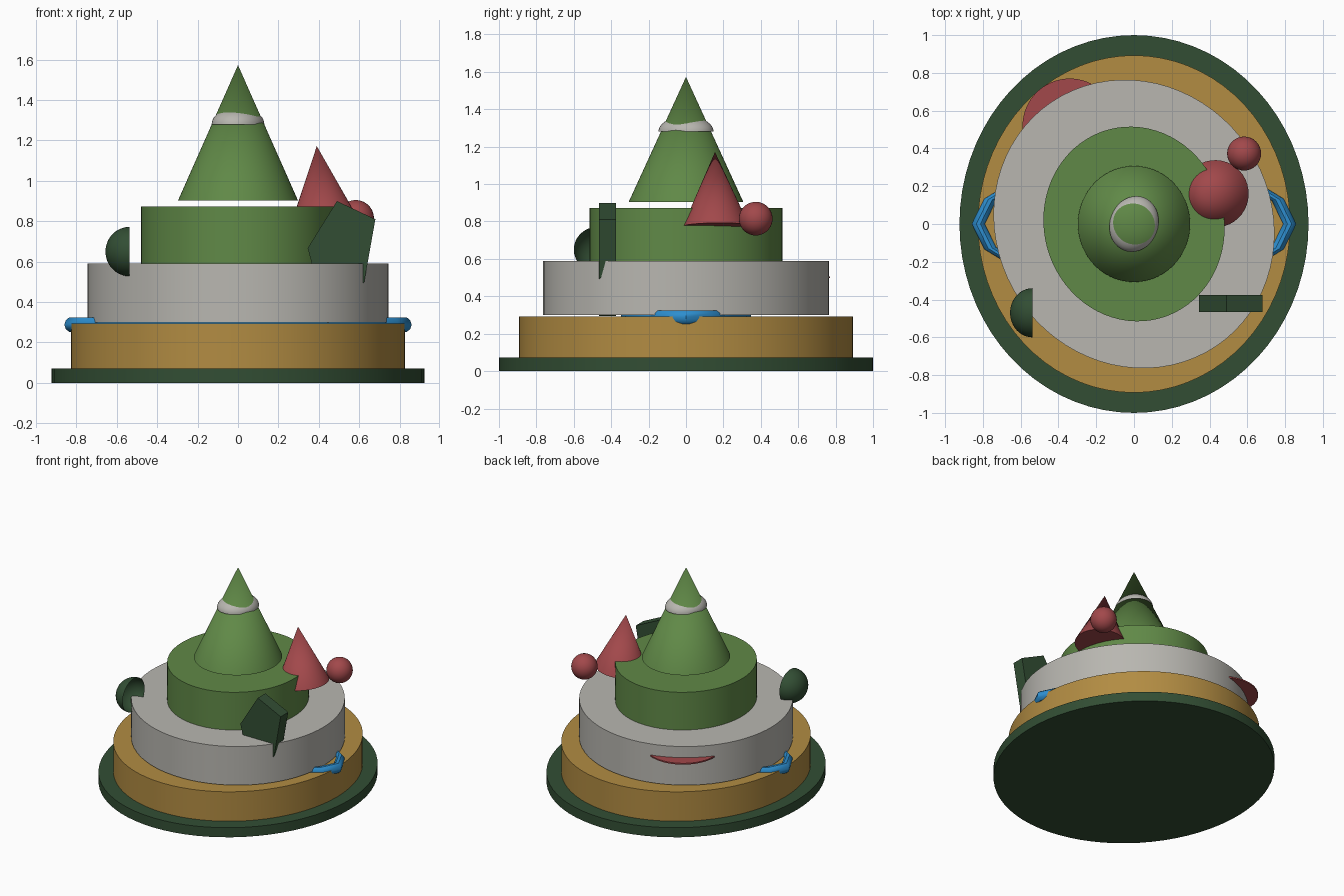
import bpy, bmesh, math
from mathutils import Matrix, Vector

if "Cube" in bpy.data.objects:
    bpy.data.objects.remove(bpy.data.objects["Cube"])


def material(name, rgb):
    m = bpy.data.materials.new(name)
    m.diffuse_color = (*rgb, 1)
    m.use_nodes = True
    m.node_tree.nodes["Principled BSDF"].inputs["Base Color"].default_value = m.diffuse_color
    return m


DARK = material("dark_green", (0.032, 0.076, 0.034))
TAN = material("tan", (0.445, 0.262, 0.055))
GREY = material("warm_grey", (0.48, 0.47, 0.435))
GREEN = material("leaf_green", (0.117, 0.25, 0.063))
RED = material("red", (0.36, 0.065, 0.07))
BLUE = material("blue", (0.026, 0.27, 0.62))


def finish(name, bm, mat, smooth=True):
    bmesh.ops.recalc_face_normals(bm, faces=bm.faces)
    mesh = bpy.data.meshes.new(name)
    bm.to_mesh(mesh)
    bm.free()
    mesh.materials.append(mat)
    ob = bpy.data.objects.new(name, mesh)
    bpy.context.collection.objects.link(ob)
    if smooth:
        bpy.ops.object.select_all(action='DESELECT')
        ob.select_set(True)
        bpy.context.view_layer.objects.active = ob
        bpy.ops.object.shade_smooth_by_angle(angle=math.radians(35))
    return ob


def tier(name, mat, rx, ry, z0, z1, turn=0, center=(0, 0), top=1.0):
    """Elliptical cylinder, or a cone when top is 0."""
    bm = bmesh.new()
    m = (Matrix.Translation((*center, (z0 + z1) / 2))
         @ Matrix.Rotation(math.radians(turn), 4, 'Z')
         @ Matrix.Diagonal((rx, ry, 1, 1)))
    bmesh.ops.create_cone(bm, cap_ends=True, segments=72, radius1=1,
                          radius2=top, depth=z1 - z0, matrix=m)
    return finish(name, bm, mat)


def dome(name, mat, loc, size, rot):
    """Open half ellipsoid."""
    bm = bmesh.new()
    bmesh.ops.create_uvsphere(bm, u_segments=40, v_segments=24, radius=1)
    low = [v for v in bm.verts if v.co.z < -1e-4]
    bmesh.ops.delete(bm, geom=low, context='VERTS')
    bm.transform(Matrix.Translation(loc) @ rot @ Matrix.Diagonal((*size, 1)))
    return finish(name, bm, mat)


# Stacked tiers
tier("base_plate", DARK, 0.924, 1.0, 0, 0.072)
tier("lower_tier", TAN, 0.827, 0.893, 0.072, 0.293)
tier("middle_tier", GREY, 0.727, 0.78, 0.30, 0.59, turn=34)
tier("upper_tier", GREEN, 0.477, 0.518, 0.59, 0.873, turn=15)
tier("peak", GREEN, 0.297, 0.307, 0.903, 1.573, top=0)

# Snow cap breaking through the peak
dome("snow_patch", GREY, (0, 0, 1.28), (0.15, 0.128, 0.084),
     Matrix.Rotation(math.radians(70), 4, 'Z'))

# Leaning red cone
bm = bmesh.new()
foot, tip = Vector((0.43, 0.16, 0.775)), Vector((0.39, 0.155, 1.172))
axis = tip - foot
bmesh.ops.create_cone(
    bm, cap_ends=True, segments=40, radius1=0.178, radius2=0, depth=axis.length,
    matrix=Matrix.Translation((foot + tip) / 2)
    @ axis.to_track_quat('Z', 'Y').to_matrix().to_4x4())
finish("small_cone", bm, RED)

# Red ball
bm = bmesh.new()
bmesh.ops.create_uvsphere(bm, u_segments=32, v_segments=20, radius=0.09,
                          matrix=Matrix.Translation((0.583, 0.373, 0.815)))
finish("ball", bm, RED)

# Red disc wedged into the back left of the middle tier
tier("back_disc", RED, 0.25, 0.25, 0.497, 0.507, center=(-0.34, 0.52))

# Half shell on the left, opening towards +x
dome("side_shell", DARK, (-0.538, -0.47, 0.65), (0.122, 0.13, 0.118),
     Matrix.Rotation(math.radians(-90), 4, 'Y'))

# Five-sided block at the front right
bm = bmesh.new()
outline = [(0.345, 0.667), (0.49, 0.90), (0.68, 0.81), (0.625, 0.50), (0.445, 0.295)]
face = bm.faces.new([bm.verts.new((x, -0.465, z)) for x, z in outline])
ext = bmesh.ops.extrude_face_region(bm, geom=[face])
bmesh.ops.translate(bm, vec=(0, 0.09, 0),
                    verts=[g for g in ext["geom"] if isinstance(g, bmesh.types.BMVert)])
if not face.is_valid or len(bm.faces) < 7:
    bm.faces.new([v for v in bm.verts if v.co.y < -0.42])
finish("five_sided_block", bm, DARK, smooth=False)

# Blue stretched ring whose ends show as handles
bm = bmesh.new()
N, M = 16, 10
rings = []
for i in range(N):
    a = 2 * math.pi * i / N
    ring = []
    for j in range(M):
        b = 2 * math.pi * j / M
        r = 1 + 0.043 * math.cos(b)
        ring.append(bm.verts.new((0.824 * r * math.cos(a), 0.335 * r * math.sin(a),
                                  0.288 + 0.038 * math.sin(b))))
    rings.append(ring)
for i in range(N):
    p, q = rings[i], rings[(i + 1) % N]
    for j in range(M):
        k = (j + 1) % M
        bm.faces.new((p[j], q[j], q[k], p[k]))
finish("handle_ring", bm, BLUE)
